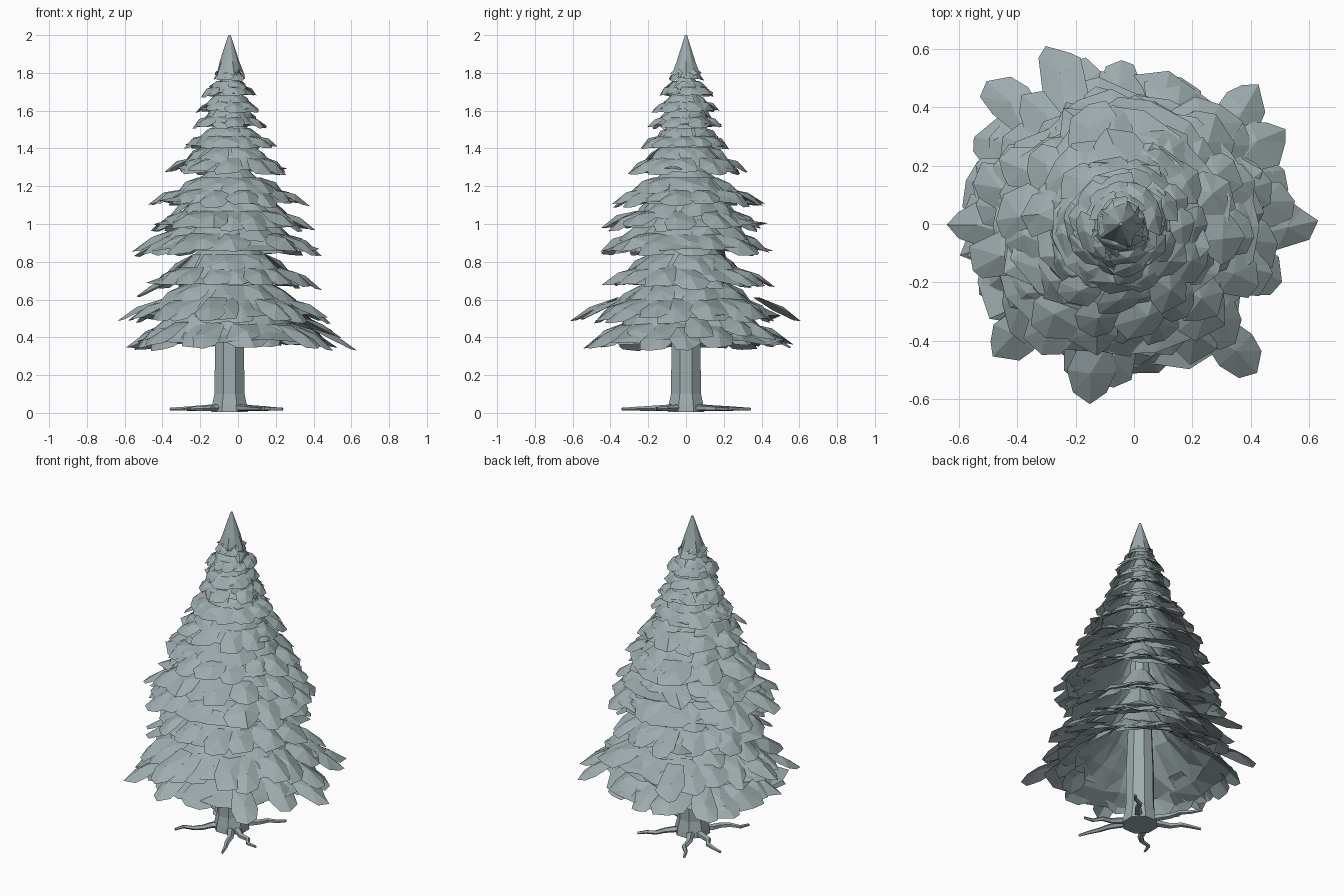
import bpy, bmesh, math, random
from mathutils import Vector

if "Cube" in bpy.data.objects:
    bpy.data.objects.remove(bpy.data.objects["Cube"])

random.seed(11)
AX = -0.045                      # trunk axis in x
mat = bpy.data.materials.new("grey_green")
mat.diffuse_color = (0.34, 0.41, 0.42, 1)
mat.use_nodes = True
mat.node_tree.nodes["Principled BSDF"].inputs["Base Color"].default_value = mat.diffuse_color
U = random.uniform


def polar(r, a, z):
    return Vector((AX + r * math.cos(a), r * math.sin(a), z))


def finish(bm, name, recalc=False):
    if recalc:
        bmesh.ops.recalc_face_normals(bm, faces=bm.faces)
    me = bpy.data.meshes.new(name)
    bm.to_mesh(me)
    bm.free()
    me.materials.append(mat)
    ob = bpy.data.objects.new(name, me)
    bpy.context.collection.objects.link(ob)


def loft(bm, rings):
    """Quad strips between closed rings of equal length."""
    vs = [[bm.verts.new(p) for p in r] for r in rings]
    n = len(vs[0])
    for a, b in zip(vs, vs[1:]):
        for i in range(n):
            bm.faces.new((a[i], a[(i + 1) % n], b[(i + 1) % n], b[i]))
    return vs


def leaf(bm, a, r_in, z_in, r_out, z_out, w, yaw=0.0):
    """Chunky folded needle spray, running outwards and drooping at the end."""
    side = Vector((-math.sin(a), math.cos(a), 0))
    p0, p1 = polar(r_in, a, z_in), polar(r_out, a, z_out) + side * yaw

    def at(t, s, dz):
        return p0.lerp(p1, t) + side * s * w + Vector((0, 0, dz * w))
    ridge = bm.verts.new(at(0.6, U(-.1, .1), .14))
    outline = [bm.verts.new(p) for p in (
        at(0, -.3, 0), at(U(.45, .7), U(-.6, -.45), -.06), at(U(.8, .98), U(-.42, -.25), -.08),
        at(1, U(-.1, .2), -.03), at(U(.78, .92), U(.3, .42), -.08),
        at(U(.45, .65), U(.42, .6), -.06), at(0, .3, 0))]
    for i, v in enumerate(outline):
        bm.faces.new((ridge, v, outline[(i + 1) % len(outline)]))


# Trunk with flared foot
bm = bmesh.new()
rings = [[polar(r, math.tau * (i + .5) / 8, z) for i in range(8)]
         for z, r in ((.005, .105), (.04, .1), (.1, .086), (.36, .083), (1.2, .05), (1.85, .015))]
vs = loft(bm, rings)
bm.faces.new(vs[0][::-1])
bm.faces.new(vs[-1])
finish(bm, "trunk", True)

# Roots: crooked tapering branches lying on the ground
bm = bmesh.new()
for deg, length in ((45, .32), (118, .385), (152, .355), (225, .33), (297, .38), (330, .325)):
    a0, rings = math.radians(deg), []
    for k in range(6):
        t = k / 5
        a = a0 + (0 if k in (0, 5) else U(-.1, .1))
        c = polar(.06 + (length - .06) * t, a, .028 - .008 * t)
        side = Vector((-math.sin(a0), math.cos(a0), 0))
        w, h = .026 * (1 - .7 * t), .02 * (1 - .6 * t)
        rings.append([c + side * w * math.cos(q) + Vector((0, 0, h * math.sin(q)))
                      for q in [math.tau * j / 5 for j in range(5)]])
    vs = loft(bm, rings)
    bm.faces.new(vs[0])
    bm.faces.new(vs[-1])
finish(bm, "roots", True)

# Branch tiers: (rim height, outer radius, rise to the trunk, rim points)
tiers = [(.345, .56, .42, 22), (.485, .53, .39, 22), (.665, .46, .34, 20), (.845, .49, .34, 20),
         (.97, .44, .32, 20), (1.095, .40, .29, 18), (1.27, .325, .26, 16), (1.40, .245, .21, 14),
         (1.51, .195, .19, 12), (1.595, .17, .17, 12), (1.68, .145, .15, 10), (1.765, .09, .12, 8)]
profile = [(.12, 1), (.3, .62), (.52, .35), (.72, .17), (.9, .06)]
for k, (zb, R, rise, n) in enumerate(tiers):
    bm = bmesh.new()
    phase = U(0, 1)
    rings = []
    for j, (fr, fz) in enumerate(profile):
        jit = (0, .02, .04, .06, .1)[j]
        rings.append([polar(R * (fr + U(-jit, jit)),
                            math.tau * (i + phase + U(-.25, .25) * (j > 2)) / n,
                            zb + rise * (fz + U(-jit, jit) * .5)) for i in range(n)])
    loft(bm, rings[::-1])
    bmesh.ops.triangulate(bm, faces=bm.faces)
    bmesh.ops.recalc_face_normals(bm, faces=bm.faces)
    # two rows of overlapping sprays
    for row, (ri, zi, ro, zo) in enumerate(((.58, .31, 1.0, 0), (.4, .52, .74, .18))):
        m = int(n * (.85, .6)[row])
        for i in range(m):
            a = math.tau * (i + U(-.3, .3)) / m
            s = U(.84, 1.07)
            leaf(bm, a, R * ri, zb + rise * zi, R * ro * s,
                 zb + rise * (zo + U(-.03, .07)), U(.85, 1.25) * math.tau * R * ro / m,
                 U(-.14, .14) * R)
    finish(bm, "branch_tier_%02d" % (k + 1))

# Long sprays reaching past the lower tiers: (angle, reach, tip height)
bm = bmesh.new()
for deg, r, z in ((0, .675, .335), (8, .6, .40), (180, .595, .49), (188, .56, .35), (111, .66, .49),
                  (132, .67, .37), (43, .67, .39), (30, .65, .41), (312, .69, .345), (260, .625, .49),
                  (268, .56, .5), (227, .63, .36), (90, .56, .35), (172, .5, .62), (195, .53, .86)):
    leaf(bm, math.radians(deg), r - .26, z + .12, r, z, .16)
finish(bm, "long_sprays")

# Pointed crown with a ragged hem
bm = bmesh.new()
rings = [[polar(r * (1 + hem * (-1) ** i), math.tau * i / 10, z - hem * .12 * (-1) ** i)
          for i in range(10)]
         for z, r, hem in ((1.80, .072, .15), (1.86, .052, 0), (2.0, .006, 0))]
vs = loft(bm, rings)
bm.faces.new(vs[-1])
finish(bm, "crown")
